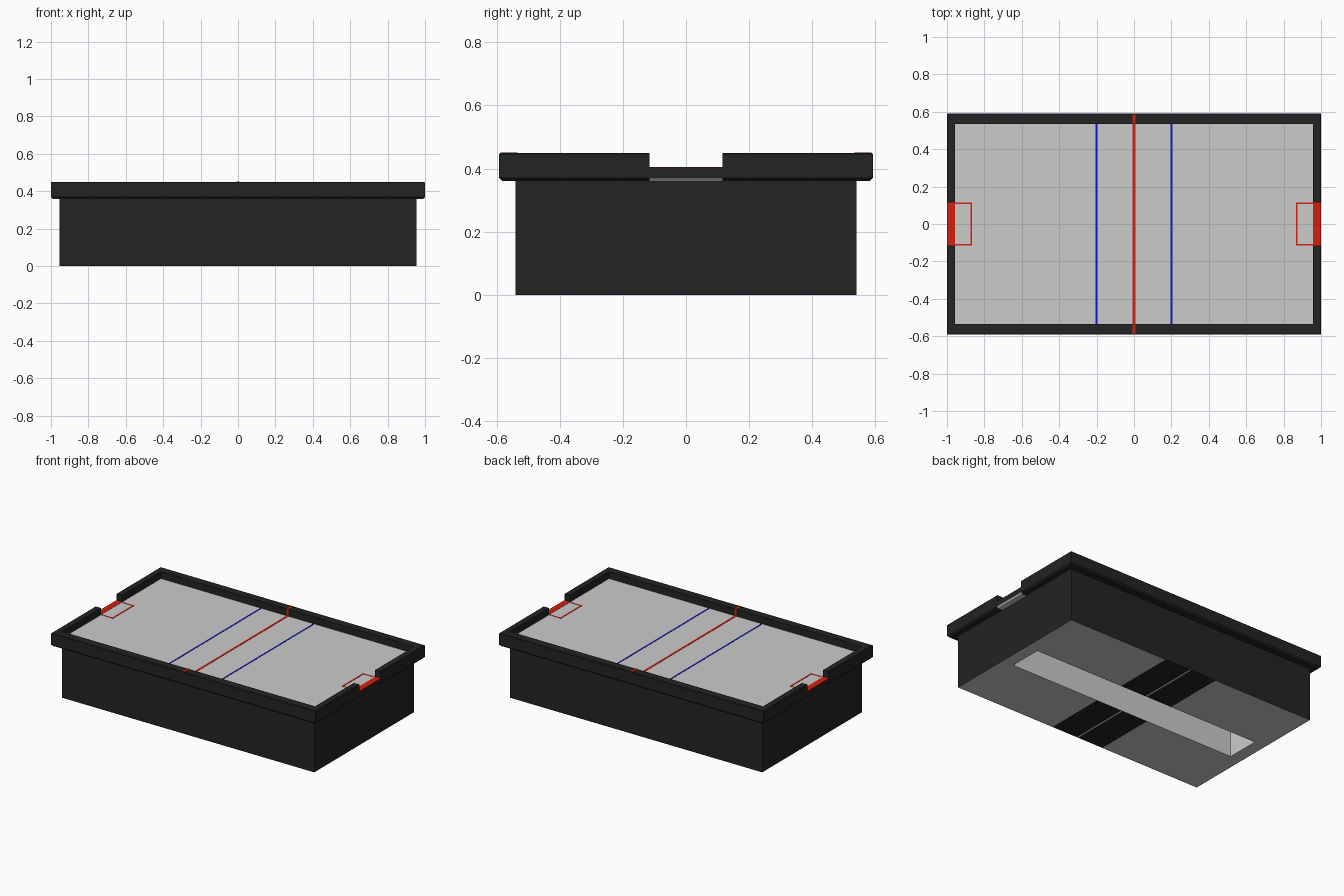
import bpy, bmesh

cube = bpy.data.objects.get("Cube")
if cube:
    bpy.data.objects.remove(cube, do_unlink=True)


def make_mat(name, rgb):
    m = bpy.data.materials.new(name)
    m.use_nodes = True
    m.diffuse_color = (*rgb, 1)
    m.node_tree.nodes["Principled BSDF"].inputs["Base Color"].default_value = (*rgb, 1)
    return m


BLACK = make_mat("black", (0.017, 0.017, 0.017))
GREY = make_mat("light grey", (0.6, 0.6, 0.6))
RED = make_mat("red", (0.65, 0.015, 0.005))
BLUE = make_mat("blue", (0.006, 0.006, 0.6))

FLOOR, TOP, BASE = 0.403, 0.45, 0.36     # playing level, rim top, rim underside
OUT_X, OUT_Y = 1.0, 0.592                # rim outside
IN_X, IN_Y = 0.957, 0.535                # rim inside
GOAL = 0.115                             # half width of goal and return slot
BOX = 0.87                               # inner end of goal box
PAINT = 0.0015                           # paint thickness


def finish(name, bm, *mats):
    bmesh.ops.recalc_face_normals(bm, faces=bm.faces)
    me = bpy.data.meshes.new(name)
    bm.to_mesh(me)
    bm.free()
    for m in mats:
        me.materials.append(m)
    ob = bpy.data.objects.new(name, me)
    bpy.context.collection.objects.link(ob)
    return ob


def box(name, x, y, z, mat):
    """Box given by its (low, high) range on each axis."""
    bm = bmesh.new()
    bmesh.ops.create_cube(bm, size=1)
    for v in bm.verts:
        v.co = [r[0] if c < 0 else r[1] for c, r in zip(v.co, (x, y, z))]
    return finish(name, bm, mat)


def loft(sections, closed=False):
    """Skin through centred rectangles (half x, half y, z)."""
    bm = bmesh.new()
    loops = [[bm.verts.new((sx * hx, sy * hy, z))
              for sx, sy in ((1, 1), (-1, 1), (-1, -1), (1, -1))]
             for hx, hy, z in sections]
    pairs = list(zip(loops, loops[1:]))
    if closed:
        pairs.append((loops[-1], loops[0]))
    else:
        bm.faces.new(loops[0])
        bm.faces.new(loops[-1])
    for a, b in pairs:
        for i in range(4):
            j = (i + 1) % 4
            bm.faces.new((a[i], a[j], b[j], b[i]))
    return bm


# Body with the return slot open underneath
bm = loft([(0.955, 0.54, BASE), (0.955, 0.54, 0),
           (BOX, GOAL, 0), (BOX, GOAL, BASE - 0.01)])
for x in (-0.2, -0.006, 0.006, 0.2):
    bmesh.ops.bisect_plane(bm, geom=bm.verts[:] + bm.edges[:] + bm.faces[:],
                           plane_co=(x, 0, 0), plane_no=(1, 0, 0))
for f in bm.faces:
    c = f.calc_center_median()
    under = c.z < 0.001
    band = under and 0.006 < abs(c.x) < 0.2
    inside = abs(c.y) < GOAL + 0.001 and abs(c.x) < BOX + 0.001 and c.z < BASE - 0.005
    f.material_index = 1 if (under and not band) or inside else 0
finish("table_body", bm, BLACK, GREY)

# Rim with chamfered edges, notched at both goals
b, t = 0.01, 0.004
rim = finish("rim", loft([
    (OUT_X - b, OUT_Y - b, BASE), (OUT_X, OUT_Y, BASE + b),
    (OUT_X, OUT_Y, TOP - t), (OUT_X - t, OUT_Y - t, TOP),
    (IN_X, IN_Y, TOP), (IN_X, IN_Y, BASE)], closed=True), BLACK)
cutter = box("goal_cutter", (-1.1, 1.1), (-GOAL, GOAL), (FLOOR, 0.6), BLACK)
cutter.hide_render = True
mod = rim.modifiers.new("goal_notches", 'BOOLEAN')
mod.operation, mod.solver, mod.object = 'DIFFERENCE', 'EXACT', cutter
bpy.context.view_layer.objects.active = rim
bpy.ops.object.modifier_apply(modifier=mod.name)
bpy.data.objects.remove(cutter, do_unlink=True)

# Playing surface
box("playing_surface", (-IN_X, IN_X), (-IN_Y, IN_Y), (BASE, FLOOR), GREY)


def floor_line(name, x, y, mat, lift=PAINT):
    box(name, x, y, (FLOOR, FLOOR + lift), mat)


# Centre line, carried up and over the rim
w = 0.007
floor_line("centre_line", (-w, w), (-IN_Y, IN_Y), RED)
for side, s in (("back", 1), ("front", -1)):
    box(side + "_rim_stripe", (-w, w), sorted((s * (IN_Y - PAINT), s * (OUT_Y - t))),
        (TOP, TOP + PAINT), RED)
    box(side + "_rim_inner_stripe", (-w, w), sorted((s * (IN_Y - PAINT), s * IN_Y)),
        (FLOOR, TOP), RED)

for side, s in (("left", 1), ("right", -1)):
    def span(a, c):
        return sorted((s * a, s * c))

    # Zone line
    floor_line(side + "_zone_line", span(0.195, 0.205), (-IN_Y, IN_Y), BLUE)
    # Goal sill and goal box outline
    floor_line(side + "_goal_sill", span(IN_X, OUT_X), (-GOAL, GOAL), RED)
    floor_line(side + "_goal_box_end", span(BOX - 0.005, BOX + 0.005), (-GOAL, GOAL), RED)
    for edge, e in (("back", 1), ("front", -1)):
        floor_line(f"{side}_goal_box_{edge}", span(BOX + 0.005, IN_X),
                   sorted((e * (GOAL - 0.008), e * GOAL)), RED)
    # Grey lip under the goal, following the rim chamfer
    bm = bmesh.new()
    prof = [(0.95, BASE - PAINT), (OUT_X - b, BASE - PAINT),
            (OUT_X, BASE + b - PAINT), (OUT_X, BASE + b), (0.95, BASE + b)]
    face = bm.faces.new([bm.verts.new((s * x, -GOAL, z)) for x, z in prof])
    ext = bmesh.ops.extrude_face_region(bm, geom=[face])
    for v in ext["geom"]:
        if isinstance(v, bmesh.types.BMVert):
            v.co.y = GOAL
    finish(side + "_goal_lip", bm, GREY)
